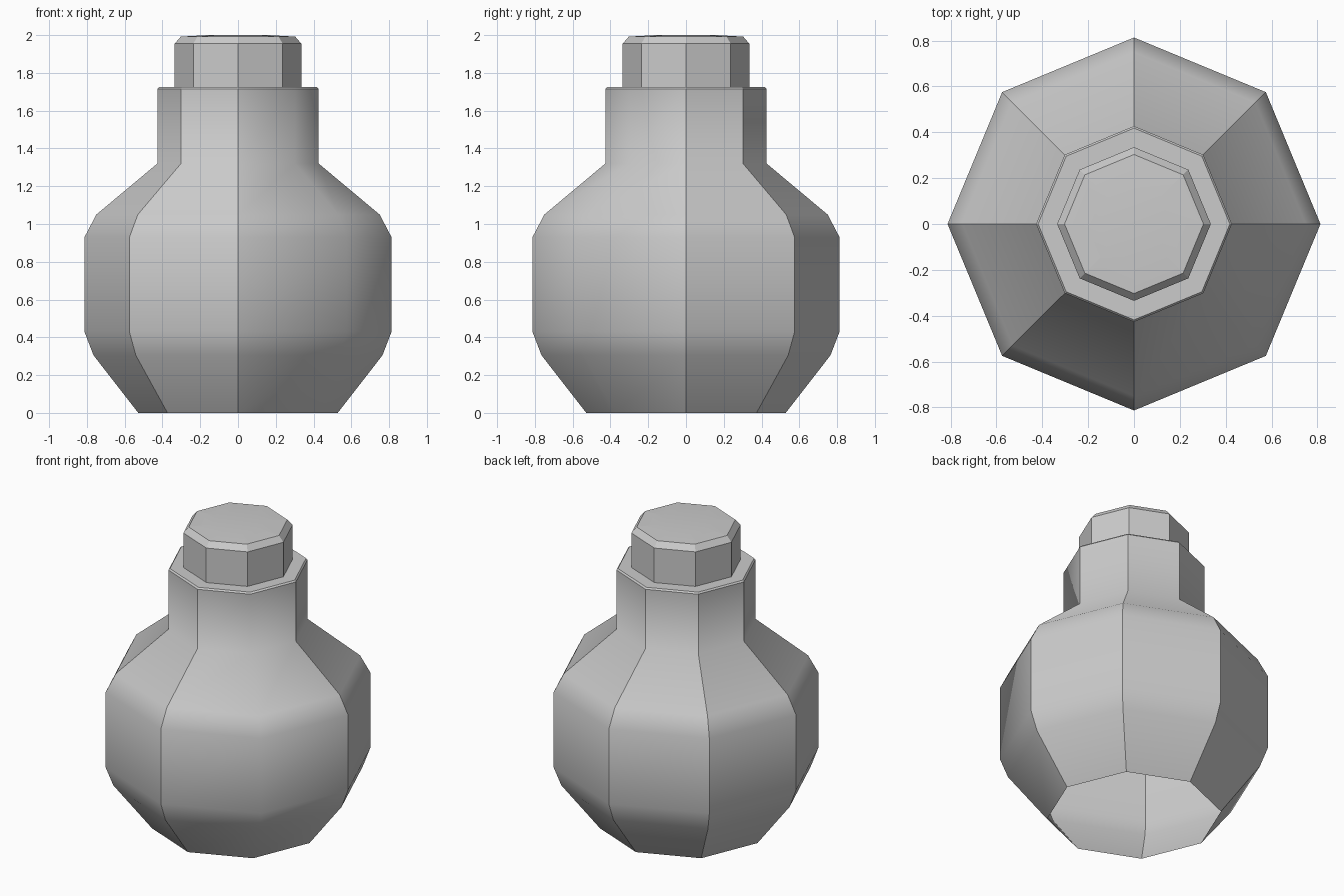
import bpy, bmesh, math

if "Cube" in bpy.data.objects:
    bpy.data.objects.remove(bpy.data.objects["Cube"])

SIDES = 8


def lathe(name, profile, smooth_columns=(), sharp_rings=(), cap_top=False):
    """Octagonal revolve of (radius, z) points; smooth along z, sharp at corners."""
    bm = bmesh.new()
    rings = []
    for r, z in profile:
        rings.append([bm.verts.new((r * math.cos(math.tau * i / SIDES),
                                    r * math.sin(math.tau * i / SIDES), z))
                      for i in range(SIDES)])
    for lower, upper in zip(rings, rings[1:]):
        for i in range(SIDES):
            j = (i + 1) % SIDES
            bm.faces.new((lower[i], lower[j], upper[j], upper[i]))
    if cap_top:
        bm.faces.new(rings[-1])
    for f in bm.faces:
        f.smooth = True
    for k, ring in enumerate(rings):
        for i in range(SIDES):
            if k + 1 < len(rings) and i not in smooth_columns:
                bm.edges.get((ring[i], rings[k + 1][i])).smooth = False
            if k in sharp_rings:
                bm.edges.get((ring[i], ring[(i + 1) % SIDES])).smooth = False
    mesh = bpy.data.meshes.new(name)
    bm.to_mesh(mesh)
    bm.free()
    obj = bpy.data.objects.new(name, mesh)
    bpy.context.collection.objects.link(obj)
    return obj


# Flask body and neck, open underneath; the front-right corner is shaded smooth
lathe("flask_body",
      [(0.528, 0), (0.765, 0.305), (0.813, 0.43), (0.813, 0.93), (0.75, 1.05),
       (0.427, 1.32), (0.427, 1.715), (0.418, 1.725), (0.33, 1.725)],
      smooth_columns=(7,), sharp_rings=(6, 7))

# Stopper with chamfered, barely domed top
lathe("stopper",
      [(0.335, 1.72), (0.335, 1.955), (0.303, 1.992), (0.16, 2.0)],
      sharp_rings=(1, 2), cap_top=True)
